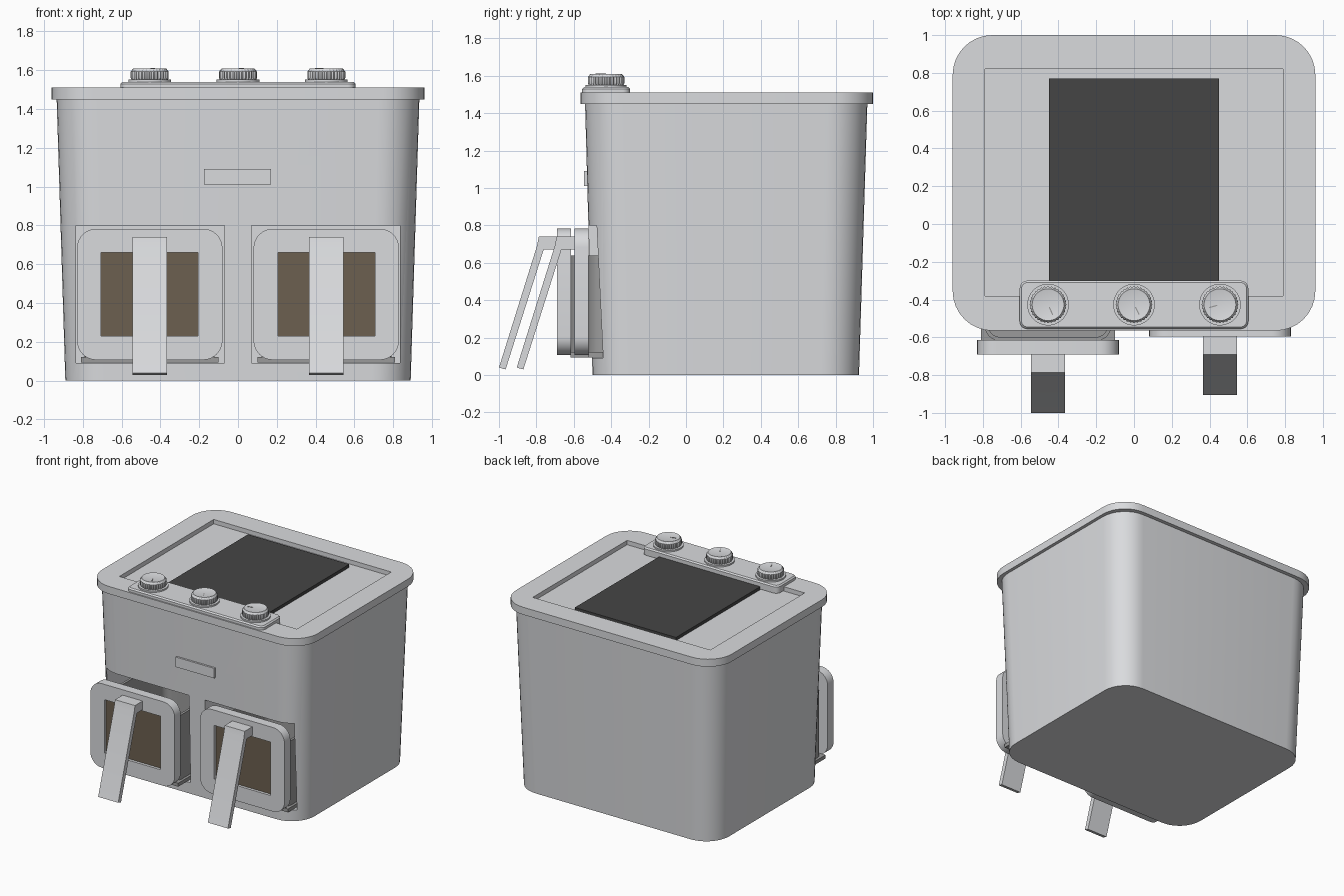
import bpy, bmesh, math
from mathutils import Vector

if "Cube" in bpy.data.objects:
    bpy.data.objects.remove(bpy.data.objects["Cube"])


def material(name, r, g, b):
    m = bpy.data.materials.new(name)
    m.use_nodes = True
    m.diffuse_color = (r, g, b, 1)
    m.node_tree.nodes["Principled BSDF"].inputs["Base Color"].default_value = (r, g, b, 1)
    return m


GREY = material("light_grey", 0.70, 0.71, 0.73)
BASKET = material("basket_grey", 0.33, 0.33, 0.33)
BLACK = material("black_glass", 0.06, 0.06, 0.06)
BROWN = material("brown_window", 0.15, 0.118, 0.08)


def finish(name, bm, mat):
    bmesh.ops.recalc_face_normals(bm, faces=bm.faces)
    mesh = bpy.data.meshes.new(name)
    bm.to_mesh(mesh)
    bm.free()
    mesh.materials.append(mat)
    mesh.shade_smooth()
    mesh.set_sharp_from_angle(angle=math.radians(30))
    obj = bpy.data.objects.new(name, mesh)
    bpy.context.collection.objects.link(obj)
    return obj


def loft_rings(name, rings, mat):
    """Skin a stack of equal-length rings and cap both ends."""
    bm = bmesh.new()
    loops = [[bm.verts.new(p) for p in ring] for ring in rings]
    n = len(loops[0])
    for a, b in zip(loops, loops[1:]):
        for i in range(n):
            j = (i + 1) % n
            bm.faces.new((a[i], a[j], b[j], b[i]))
    bm.faces.new(loops[0])
    bm.faces.new(loops[-1])
    return finish(name, bm, mat)


def rounded(u0, u1, v0, v1, r, w, axis="z", steps=8):
    """Rounded rectangle ring at height w along an axis."""
    pts = []
    corners = [(u1 - r, v1 - r), (u0 + r, v1 - r), (u0 + r, v0 + r), (u1 - r, v0 + r)]
    for k, (cu, cv) in enumerate(corners):
        for s in range(steps + 1):
            a = math.pi / 2 * (k + s / steps)
            u, v = cu + r * math.cos(a), cv + r * math.sin(a)
            pts.append((u, v, w) if axis == "z" else (u, w, v))
    return pts


def circle(cx, cy, r, z, n=48, rib=0):
    return [(cx + (r - rib * (i % 2)) * math.cos(i * math.tau / n),
             cy + (r - rib * (i % 2)) * math.sin(i * math.tau / n), z) for i in range(n)]


def box(name, x0, x1, y0, y1, z0, z1, mat):
    ring = [(x0, y0), (x1, y0), (x1, y1), (x0, y1)]
    return loft_rings(name, [[(x, y, z) for x, y in ring] for z in (z0, z1)], mat)


def cut(obj, cutters):
    """Subtract cutters, bake the result and remove the cutters."""
    for c in cutters:
        mod = obj.modifiers.new("cut", "BOOLEAN")
        mod.operation, mod.solver, mod.object = "DIFFERENCE", "EXACT", c
    deps = bpy.context.evaluated_depsgraph_get()
    mesh = bpy.data.meshes.new_from_object(obj.evaluated_get(deps))
    obj.modifiers.clear()
    obj.data = mesh
    for c in cutters:
        bpy.data.objects.remove(c)
    mesh.set_sharp_from_angle(angle=math.radians(30))


# Tapered housing with two drawer openings
body = loft_rings("housing", [
    rounded(-0.89, 0.89, -0.50, 0.925, 0.2, 0),
    rounded(-0.935, 0.935, -0.54, 0.97, 0.21, 1.46)], GREY)
cut(body, [box("opening_cutter", x, x + 0.765, -0.8, 0.3, 0.09, 0.8, GREY)
           for x in (-0.835, 0.07)])

# Lid rim with a shallow rectangular recess
rim = loft_rings("lid", [rounded(-0.96, 0.96, -0.565, 1.0, 0.21, z)
                         for z in (1.45, 1.51)], GREY)
cut(rim, [box("recess_cutter", -0.79, 0.79, -0.38, 0.82, 1.475, 1.6, GREY)])
box("lid_glass", -0.45, 0.45, -0.31, 0.77, 1.47, 1.50, BLACK)

# Control strip and front badge plate
loft_rings("control_panel", [
    rounded(-0.605, 0.605, -0.555, -0.30, 0.04, 1.48),
    rounded(-0.605, 0.605, -0.555, -0.30, 0.04, 1.53),
    rounded(-0.595, 0.595, -0.545, -0.31, 0.03, 1.54)], GREY)
box("front_plate", -0.175, 0.17, -0.545, -0.50, 1.01, 1.09, GREY)

# Ribbed knobs, each with a pointer
for side, kx, angle in (("right", -0.455, -65), ("middle", 0, -62), ("left", 0.455, 195)):
    ky = -0.427
    loft_rings(side + "_knob_base", [circle(kx, ky, 0.11, z) for z in (1.535, 1.552)], GREY)
    loft_rings(side + "_knob", [
        circle(kx, ky, 0.092, 1.55, 64, 0.006),
        circle(kx, ky, 0.098, 1.56, 64, 0.006),
        circle(kx, ky, 0.098, 1.593, 64, 0.006),
        circle(kx, ky, 0.084, 1.61, 64),
        circle(kx, ky, 0.078, 1.608, 64)], GREY)
    pointer = box(side + "_knob_pointer", 0.015, 0.06, -0.003, 0.003, 0, 0.004, BASKET)
    pointer.location = (kx, ky, 1.607)
    pointer.rotation_euler.z = math.radians(angle)

# Drawers: the right one is pulled further out
for side, cx, front in (("right", -0.455, -0.69), ("left", 0.455, -0.595)):
    back = front + 0.075

    # Front panel with a sunken window
    panel = loft_rings(side + "_drawer_front", [
        rounded(cx - 0.375, cx + 0.375, 0.107, 0.783, 0.1, y, "y") for y in (front, back)], GREY)
    cut(panel, [box("window_cutter", cx - 0.25, cx + 0.25, front - 0.1, front + 0.03,
                    0.23, 0.66, GREY)])
    box(side + "_drawer_window", cx - 0.25, cx + 0.25, front + 0.022, front + 0.031,
        0.23, 0.66, BROWN)

    # Open basket and its bottom runner
    def wall(inset, z):
        return rounded(cx - 0.335 + inset, cx + 0.335 - inset,
                       back - 0.003 + inset, 0.2 - inset, 0.08 - inset, z)
    loft_rings(side + "_basket", [wall(0, 0.11), wall(0, 0.64),
                                  wall(0.02, 0.64), wall(0.02, 0.15)], BASKET)
    box(side + "_basket_runner", cx - 0.355, cx + 0.355, back - 0.002, 0.2,
        0.094, 0.122, BASKET)

    # Handle: short strut bending into a slanted grip
    profile = [(0, 0.74), (-0.1, 0.74), (-0.11, 0.69), (-0.31, 0.04),
               (-0.275, 0.03), (-0.075, 0.67), (0, 0.67)]
    loft_rings(side + "_handle", [[(cx + dx, front + 0.005 + y * 1.016, z) for y, z in profile]
                                  for dx in (-0.089, 0.089)], GREY)
